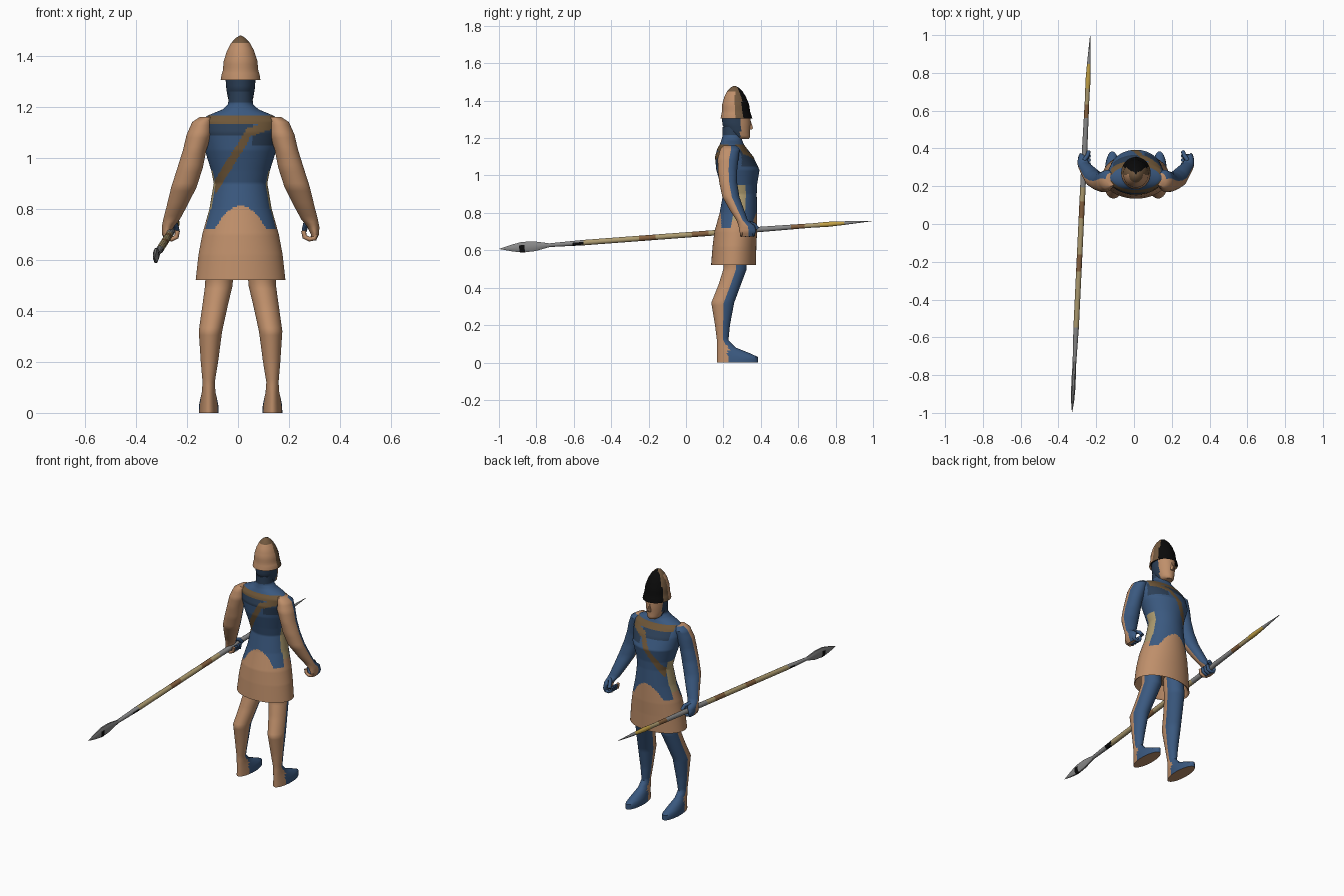
import bpy, bmesh, math
from mathutils import Vector, Matrix

CX = 0.01  # body centre line


def mat(name, r, g, b):
    m = bpy.data.materials.new(name)
    m.diffuse_color = (r, g, b, 1)
    return m


MATS = [mat("tan", 0.52, 0.275, 0.145), mat("blue", 0.043, 0.10, 0.215),
        mat("navy", 0.025, 0.05, 0.095), mat("strap brown", 0.16, 0.095, 0.04),
        mat("black", 0.003, 0.003, 0.003), mat("helmet brown", 0.17, 0.10, 0.05),
        mat("steel grey", 0.25, 0.25, 0.25), mat("pale wood", 0.42, 0.33, 0.16),
        mat("dark wood", 0.24, 0.12, 0.05), mat("gold", 0.55, 0.36, 0.06)]
TAN, BLUE, NAVY, STRAP, BLACK, HELM, GREY, WOOD, DARKWOOD, GOLD = range(10)


def finish(ob):
    bpy.ops.object.select_all(action='DESELECT')
    ob.select_set(True)
    bpy.context.view_layer.objects.active = ob
    bpy.ops.object.shade_smooth_by_angle(angle=math.radians(45))


def loft(name, rings, sides, step, rule, matrix=None):
    """Skin elliptical rings (x, y, z, rx, ry), subdivided to 'step'."""
    fine = [rings[0]]
    for a, b in zip(rings, rings[1:]):
        k = max(1, math.ceil(abs(b[2] - a[2]) / step))
        for i in range(1, k + 1):
            fine.append([p + (q - p) * i / k for p, q in zip(a, b)])
    bm = bmesh.new()
    loops = []
    for x, y, z, rx, ry in fine:
        ang = [2 * math.pi * (i + 0.5) / sides for i in range(sides)]
        loops.append([bm.verts.new((x + rx * math.cos(t), y + ry * math.sin(t), z)) for t in ang])
    for a, b in zip(loops, loops[1:]):
        for i in range(sides):
            j = (i + 1) % sides
            bm.faces.new((a[i], a[j], b[j], b[i]))
    bm.faces.new(loops[0][::-1])
    bm.faces.new(loops[-1])
    if matrix:
        bm.transform(matrix)
    bmesh.ops.recalc_face_normals(bm, faces=bm.faces)
    bm.normal_update()
    for f in bm.faces:
        f.material_index = rule(f.calc_center_median(), f.normal)
    me = bpy.data.meshes.new(name)
    bm.to_mesh(me)
    bm.free()
    for m in MATS:
        me.materials.append(m)
    ob = bpy.data.objects.new(name, me)
    bpy.context.collection.objects.link(ob)
    finish(ob)
    return ob


def span(x, z, y0, y1, rx):
    """Ring given by its back and front limits in y."""
    return (x, (y0 + y1) / 2, z, rx, (y1 - y0) / 2)


# Tunic, skirt and neck in one skin
def body_rule(c, n):
    x, z = c.x - CX, c.z
    if z > 1.215:
        return NAVY
    if z < 0.72 or (abs(x) < 0.11 and z < 0.812 - 9 * x * x):
        return TAN
    if abs(n.x) > 0.9 and z < 0.95:        # side seam
        return WOOD if z > 0.76 else TAN
    if 1.135 < z < 1.162 and -0.13 < x < 0.13:
        return STRAP
    flat = x > 0.035                       # bent diagonal strap
    line = 1.10 + (0.33 if flat else 1.6) * (x - 0.035)
    if -0.1 < x < 0.13 and z > 0.86 and abs(z - line) < (0.017 if flat else 0.03):
        return STRAP
    if 1.09 < z < 1.135 and -0.12 < x < 0.05:
        return NAVY
    if 1.05 < z < line and 0.045 < x < 0.14:
        return NAVY
    return BLUE


body = [(0.60, 0.16, 0.35, 0.14), (0.525, 0.14, 0.366, 0.168), (0.52, 0.134, 0.374, 0.176),
        (0.62, 0.142, 0.376, 0.165), (0.70, 0.152, 0.38, 0.15), (0.80, 0.18, 0.38, 0.122),
        (0.90, 0.198, 0.378, 0.105), (0.95, 0.185, 0.38, 0.115), (1.03, 0.162, 0.393, 0.14),
        (1.10, 0.155, 0.36, 0.152), (1.145, 0.168, 0.325, 0.155), (1.165, 0.18, 0.31, 0.13),
        (1.19, 0.19, 0.30, 0.07), (1.21, 0.195, 0.30, 0.049), (1.26, 0.195, 0.29, 0.045)]
loft("tunic_and_skirt", [span(CX, *r) for r in body], 128, 0.007, body_rule)

# Head: skin on the face, dark hair and cloth behind
head = [(1.195, 0.265, 0.335, 0.026), (1.205, 0.235, 0.342, 0.04), (1.235, 0.215, 0.342, 0.05),
        (1.27, 0.195, 0.345, 0.056), (1.32, 0.19, 0.345, 0.06), (1.36, 0.20, 0.33, 0.05)]
face_rule = lambda c, n: TAN if c.y > 0.29 else NAVY
loft("head", [span(CX, *r) for r in head], 32, 0.015, face_rule)
nose = [(1.245, 0.325, 0.352, 0.010), (1.252, 0.325, 0.36, 0.011), (1.295, 0.325, 0.346, 0.005)]
loft("nose", [span(CX, *r) for r in nose], 8, 0.05, lambda c, n: TAN)


# Helmet: flared rim, pointed crown, black front panel
def helmet_rule(c, n):
    dx, dy = c.x - CX, c.y - 0.267
    d = dy / max(math.hypot(dx, dy), 1e-5)
    if d > 0.5:
        return BLACK
    return HELM if d > -0.1 or c.z > 1.45 else TAN


helmet = [(1.315, 0.07, 0.075), (1.305, 0.078, 0.085), (1.325, 0.075, 0.08), (1.34, 0.07, 0.076),
          (1.38, 0.066, 0.072), (1.42, 0.053, 0.058), (1.45, 0.037, 0.041),
          (1.47, 0.019, 0.022), (1.479, 0.003, 0.003)]
loft("helmet", [(CX, 0.27 - 0.06 * (z - 1.3), z, rx, ry) for z, rx, ry in helmet], 48, 0.015, helmet_rule)


# Limbs: tan behind, blue in front, blue forefoot
def limb_rule(c, n):
    if n.z < -0.9:
        return TAN
    if c.z < 0.09:
        return TAN if c.y < 0.225 else BLUE
    return TAN if n.y < 0.05 else BLUE


def tube(name, points, radius, colour):
    cu = bpy.data.curves.new(name, 'CURVE')
    cu.dimensions = '3D'
    cu.bevel_depth, cu.bevel_resolution, cu.use_fill_caps = radius, 2, True
    sp = cu.splines.new('POLY')
    sp.points.add(len(points) - 1)
    for p, q in zip(sp.points, points):
        p.co = (*q, 1)
    cu.materials.append(MATS[colour])
    ob = bpy.data.objects.new(name, cu)
    bpy.context.collection.objects.link(ob)


arm = [(0.135, 0.235, 1.16, 0.025, 0.035), (0.15, 0.235, 1.14, 0.04, 0.052),
       (0.163, 0.225, 1.09, 0.049, 0.056), (0.18, 0.222, 1.03, 0.046, 0.052),
       (0.198, 0.226, 0.96, 0.05, 0.048), (0.222, 0.24, 0.885, 0.05, 0.046),
       (0.25, 0.275, 0.81, 0.04, 0.038), (0.27, 0.30, 0.76, 0.033, 0.03),
       (0.285, 0.325, 0.73, 0.024, 0.044), (0.292, 0.33, 0.70, 0.016, 0.045),
       (0.287, 0.33, 0.675, 0.009, 0.035)]
leg = [(0.125, 0.0, 0.165, 0.385, 0.039), (0.125, 0.03, 0.165, 0.385, 0.038),
       (0.125, 0.05, 0.165, 0.34, 0.034), (0.125, 0.08, 0.165, 0.265, 0.027),
       (0.125, 0.12, 0.165, 0.227, 0.024), (0.122, 0.20, 0.155, 0.235, 0.034),
       (0.118, 0.32, 0.135, 0.258, 0.046), (0.10, 0.42, 0.175, 0.295, 0.05),
       (0.085, 0.50, 0.20, 0.325, 0.054), (0.08, 0.62, 0.20, 0.32, 0.056)]

for s, side in ((-1, "left"), (1, "right")):
    loft(side + "_arm", [(CX + s * r[0], *r[1:]) for r in arm], 28, 0.015, limb_rule)
    loft(side + "_leg", [span(CX + s * r[0], *r[1:]) for r in leg], 36, 0.015, limb_rule)
    # curled fingers and thumb
    for i in range(4):
        y = 0.297 + 0.021 * i
        curl = ((0.295, 0.70), (0.29, 0.685), (0.27, 0.681), (0.251, 0.69), (0.247, 0.715))
        tube(side + "_finger", [(CX + s * u, y, z) for u, z in curl], 0.0095, BLUE if i else TAN)
    tube(side + "_thumb", [(CX + s * 0.275, 0.335, 0.748), (CX + s * 0.255, 0.365, 0.738),
                           (CX + s * 0.25, 0.382, 0.715)], 0.011, BLUE)

# Spear: local z runs from blade tip to butt, local x is the blade's broad direction
tip, butt = Vector((-0.328, -1, 0.607)), Vector((-0.232, 1, 0.757))
axis = (butt - tip).normalized()
flat = axis.cross(Vector((0, 0, 1))).normalized()
broad = flat.cross(axis)
M = Matrix((broad, flat, axis)).transposed().to_4x4()
M.translation = (tip + butt) / 2


def spear_rule(c, n):
    y = c.y
    if -0.895 < y < -0.86:
        return BLACK if c.z < 0.622 else GREY
    if -0.605 < y < -0.555:
        return BLACK if n.z < 0.3 else GREY
    for limit, colour in ((-0.555, GREY), (-0.25, WOOD), (-0.165, DARKWOOD),
                          (0.03, WOOD), (0.12, DARKWOOD), (0.20, WOOD), (0.56, GREY),
                          (0.63, DARKWOOD), (0.72, WOOD), (0.85, GOLD)):
        if y < limit:
            return colour
    return GREY


blade = [(-1.0, 0.001, 0.001), (-0.94, 0.018, 0.009), (-0.88, 0.031, 0.012), (-0.81, 0.028, 0.012),
         (-0.73, 0.010, 0.010)]
shaft = [(-0.74, 0.010, 0.010), (-0.55, 0.015, 0.015), (0.36, 0.015, 0.015), (0.68, 0.012, 0.012)]
spike = [(0.68, 0.012, 0.012), (0.76, 0.014, 0.014), (0.85, 0.010, 0.010), (1.0, 0.001, 0.001)]
for name, prof, sides in (("spear_blade", blade, 8), ("spear_shaft", shaft, 12), ("spear_butt", spike, 12)):
    loft(name, [(0, 0, z, rx, ry) for z, rx, ry in prof], sides, 0.015, spear_rule, M)
